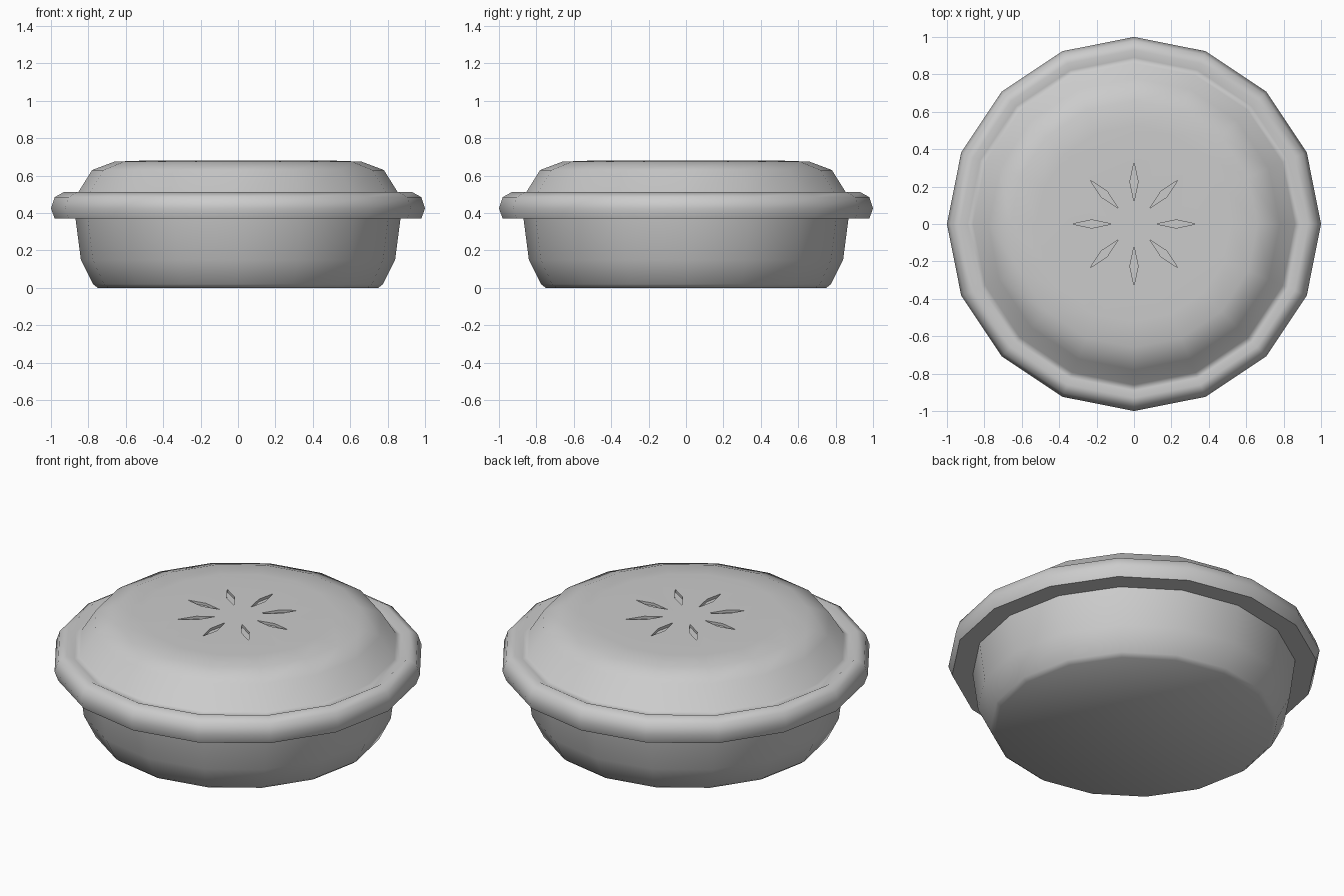
import bpy
import bmesh
import math

SIDES = 16

if "Cube" in bpy.data.objects:
    bpy.data.objects.remove(bpy.data.objects["Cube"], do_unlink=True)

grey = bpy.data.materials.new("plain grey")
grey.use_nodes = True
grey.diffuse_color = (0.6, 0.6, 0.6, 1)
grey.node_tree.nodes["Principled BSDF"].inputs["Base Color"].default_value = (0.6, 0.6, 0.6, 1)


def make_object(name, bm):
    bmesh.ops.recalc_face_normals(bm, faces=bm.faces)
    mesh = bpy.data.meshes.new(name)
    bm.to_mesh(mesh)
    bm.free()
    mesh.materials.append(grey)
    obj = bpy.data.objects.new(name, mesh)
    bpy.context.collection.objects.link(obj)
    return obj


def lathe(name, profile, cap_top):
    """Turn a bottom-to-top (radius, height) profile, closing its base."""
    bm = bmesh.new()
    rings = []
    for radius, z in profile:
        angles = [math.tau * i / SIDES for i in range(SIDES)]
        rings.append([bm.verts.new((radius * math.cos(a), radius * math.sin(a), z)) for a in angles])
    for low, high in zip(rings, rings[1:]):
        for i in range(SIDES):
            j = (i + 1) % SIDES
            bm.faces.new((low[i], low[j], high[j], high[i]))
    bm.faces.new(rings[0])
    if cap_top:
        bm.faces.new(rings[-1])
    return make_object(name, bm)


def smooth(obj, degrees):
    bpy.ops.object.select_all(action="DESELECT")
    obj.select_set(True)
    bpy.context.view_layer.objects.active = obj
    bpy.ops.object.shade_smooth_by_angle(angle=math.radians(degrees))


# Dish with a bevelled foot and flaring wall
dish = lathe("pie_dish", [(0.75, 0), (0.775, 0.02), (0.84, 0.15), (0.87, 0.38)], False)

# Crust with a rolled rim, a shallow groove and a raised lid
crust = lathe("pie_crust", [
    (0.98, 0.37), (1.0, 0.425), (0.98, 0.485), (0.93, 0.513), (0.89, 0.49),
    (0.86, 0.502), (0.78, 0.63), (0.66, 0.675), (0.52, 0.68)], True)

# Ring of diamond steam slits cut into the lid
bm = bmesh.new()
for k in range(8):
    a = math.tau * k / 8
    c, s = math.cos(a), math.sin(a)
    outline = [(0.12, 0), (0.225, -0.022), (0.33, 0), (0.225, 0.022)]
    low, high = [[bm.verts.new((u * c - v * s, u * s + v * c, z)) for u, v in outline]
                 for z in (0.665, 0.75)]
    bm.faces.new(low)
    bm.faces.new(high)
    for i in range(4):
        j = (i + 1) % 4
        bm.faces.new((low[i], low[j], high[j], high[i]))
cutter = make_object("slit_cutter", bm)
cutter.hide_render = True

cut = crust.modifiers.new("steam slits", "BOOLEAN")
cut.operation = "DIFFERENCE"
cut.solver = "EXACT"
cut.object = cutter
bpy.context.view_layer.objects.active = crust
bpy.ops.object.modifier_apply(modifier=cut.name)
bpy.data.objects.remove(cutter, do_unlink=True)

smooth(dish, 40)
smooth(crust, 64)
